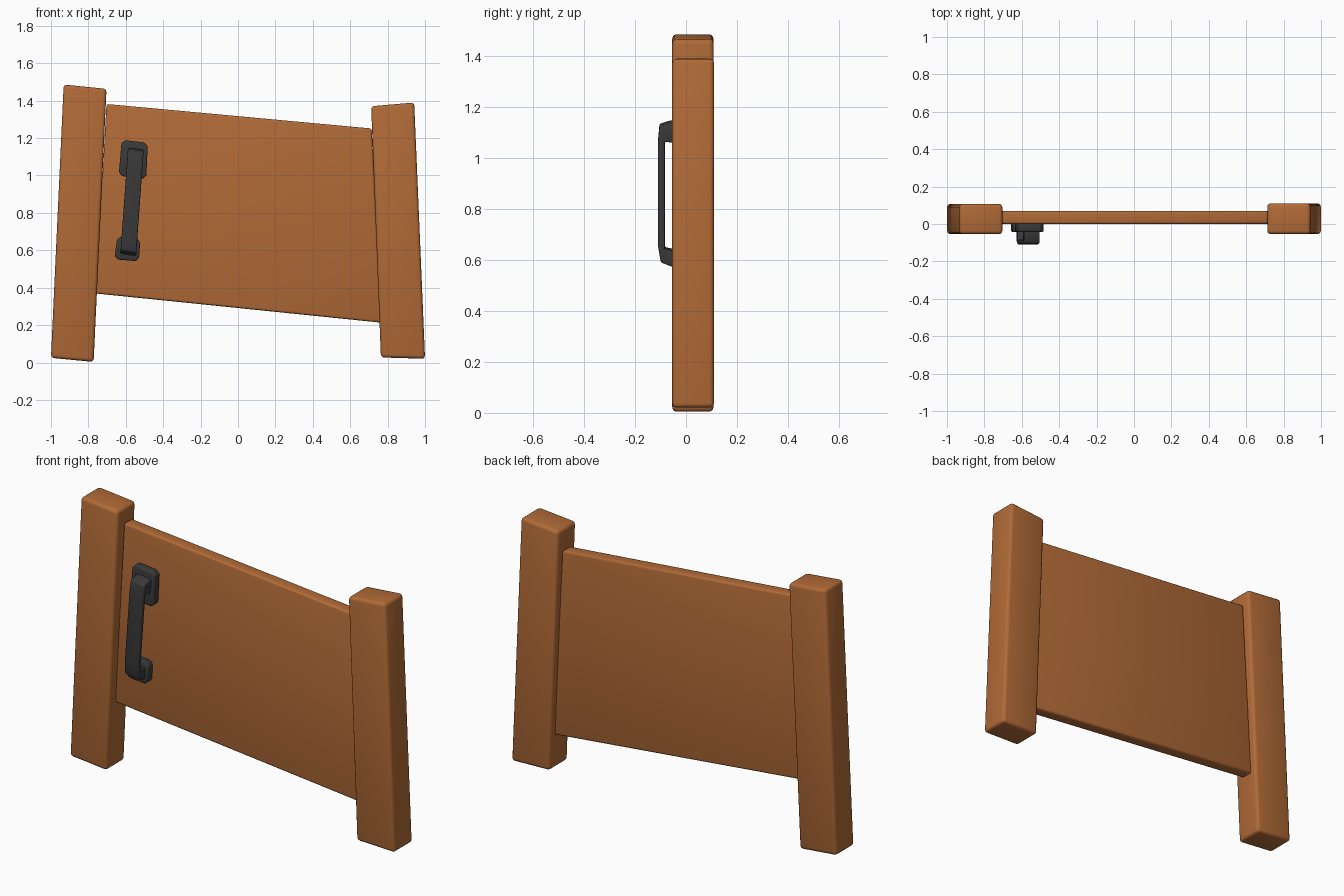
import bpy, bmesh

if "Cube" in bpy.data.objects:
    bpy.data.objects.remove(bpy.data.objects["Cube"])

def material(name, rgb):
    m = bpy.data.materials.new(name)
    m.diffuse_color = (*rgb, 1)
    m.use_nodes = True
    m.node_tree.nodes["Principled BSDF"].inputs["Base Color"].default_value = m.diffuse_color
    return m

wood = material("warm wood", (0.44, 0.145, 0.038))
iron = material("dark iron", (0.042, 0.042, 0.042))

def finish(name, bm, mat, bevel):
    """Turn the mesh into a bevelled object with smooth rounded edges."""
    bmesh.ops.recalc_face_normals(bm, faces=bm.faces)
    me = bpy.data.meshes.new(name)
    bm.to_mesh(me)
    bm.free()
    me.materials.append(mat)
    ob = bpy.data.objects.new(name, me)
    bpy.context.collection.objects.link(ob)
    b = ob.modifiers.new("bevel", 'BEVEL')
    b.width, b.segments = bevel, 3
    b.limit_method, b.angle_limit = 'ANGLE', 0.4
    bpy.ops.object.select_all(action='DESELECT')
    ob.select_set(True)
    bpy.context.view_layer.objects.active = ob
    bpy.ops.object.modifier_apply(modifier="bevel")
    bpy.ops.object.shade_smooth_by_angle(angle=0.6)
    return ob

def prism(name, a, b, mat, bevel):
    """Solid between two matching 3D outlines."""
    bm = bmesh.new()
    va, vb = [bm.verts.new(p) for p in a], [bm.verts.new(p) for p in b]
    bm.faces.new(va)
    bm.faces.new(vb)
    n = len(va)
    for i in range(n):
        j = (i + 1) % n
        bm.faces.new((va[i], va[j], vb[j], vb[i]))
    return finish(name, bm, mat, bevel)

def slab(name, outline, y0, y1, mat, bevel):
    """Front-view outline (x, z) given thickness along y."""
    return prism(name, [(x, y0, z) for x, z in outline],
                 [(x, y1, z) for x, z in outline], mat, bevel)

# Leaning posts
slab("left_post", [(-1, .025), (-.772, .003), (-.703, 1.463), (-.932, 1.486)], -.054, .108, wood, .018)
slab("right_post", [(.764, .027), (1, .02), (.942, 1.39), (.712, 1.37)], -.054, .11, wood, .018)

# Slanted door panel
slab("door_panel", [(-.76, .369), (.766, .213), (.715, 1.251), (-.703, 1.382)], 0, .07, wood, .012)

def plate(name, corners, c):
    """Mounting plate with clipped corners."""
    pts = []
    for i, (x, z) in enumerate(corners):
        for px, pz in (corners[i - 1], corners[(i + 1) % 4]):
            d = ((px - x) ** 2 + (pz - z) ** 2) ** .5
            pts.append((x + (px - x) * c / d, z + (pz - z) * c / d))
    slab(name, pts, -.042, .005, iron, .008)

plate("upper_handle_plate", [(-.638, .999), (-.491, .98), (-.482, 1.175), (-.622, 1.19)], .018)
plate("lower_handle_plate", [(-.661, .552), (-.53, .541), (-.522, .66), (-.645, .675)], .018)

# Pull handle: bracket profile (y, z) swept across its width, leaning with the post
profile = [(-.02, .572), (-.06, .58), (-.099, .595), (-.11, .66), (-.11, 1.06), (-.104, 1.128),
           (-.06, 1.142), (-.02, 1.142), (-.02, 1.06), (-.083, 1.068), (-.083, .645), (-.02, .632)]
def side(s):
    return [(-.587 + .072 * (z - .575) + s * .042, y, z - s * .006) for y, z in profile]
prism("pull_handle", side(-1), side(1), iron, .007)
